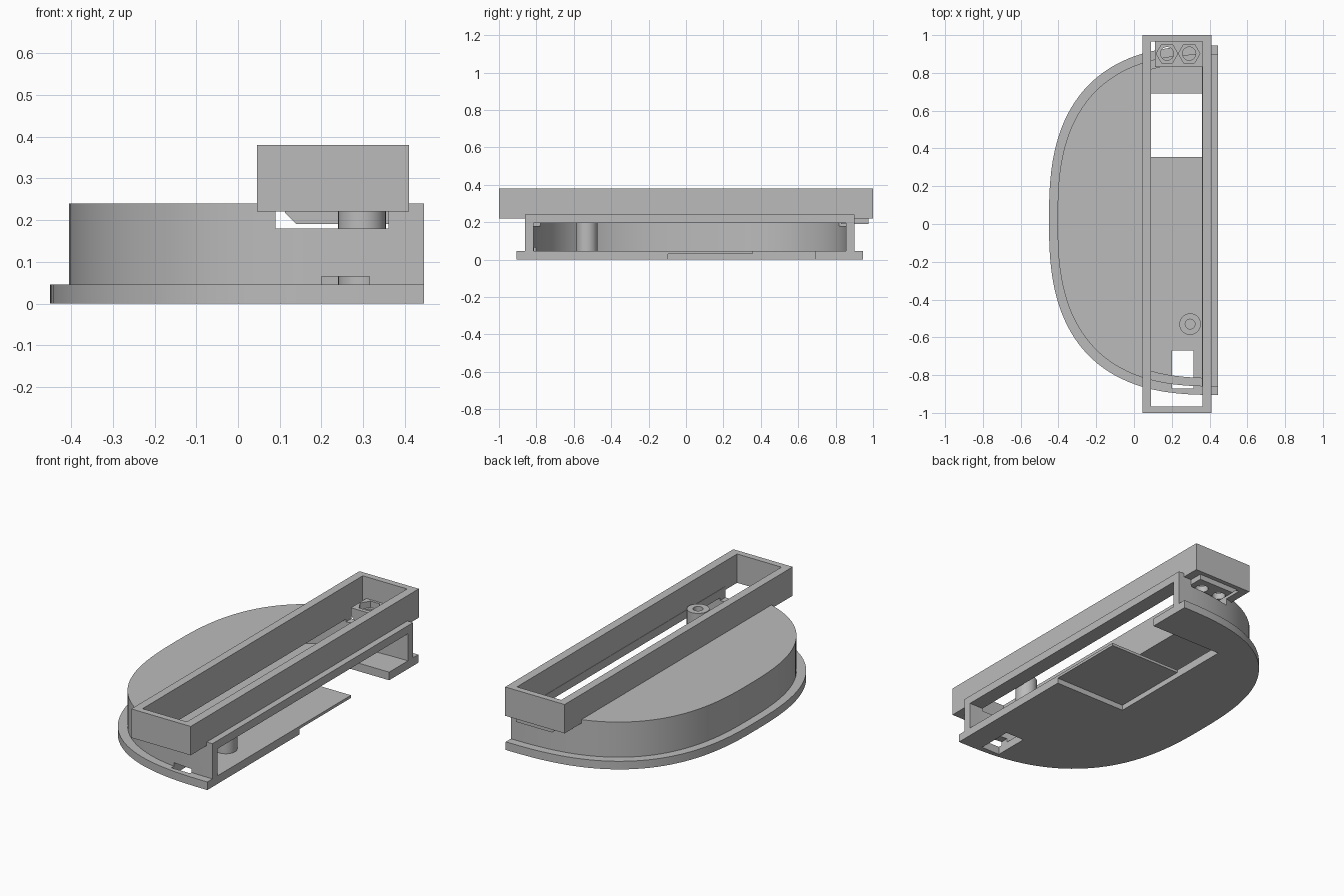
import bpy, bmesh, math
from mathutils import Vector

cube = bpy.data.objects.get("Cube")
if cube:
    bpy.data.objects.remove(cube, do_unlink=True)

grey = bpy.data.materials.new("plain_grey")
grey.use_nodes = True
tone = (0.5, 0.5, 0.5, 1)
grey.diffuse_color = tone
grey.node_tree.nodes["Principled BSDF"].inputs["Base Color"].default_value = tone


def prism(name, base, offset):
    """Extrude a closed polygon of 3D points along an offset."""
    bm = bmesh.new()
    face = bm.faces.new([bm.verts.new(p) for p in base])
    top = bmesh.ops.extrude_face_region(bm, geom=[face], use_keep_orig=True)
    moved = [g for g in top["geom"] if isinstance(g, bmesh.types.BMVert)]
    bmesh.ops.translate(bm, verts=moved, vec=Vector(offset))
    bmesh.ops.recalc_face_normals(bm, faces=bm.faces)
    mesh = bpy.data.meshes.new(name)
    bm.to_mesh(mesh)
    bm.free()
    mesh.materials.append(grey)
    obj = bpy.data.objects.new(name, mesh)
    bpy.context.collection.objects.link(obj)
    return obj


def box(name, x, y, z):
    base = [(x[0], y[0], z[0]), (x[1], y[0], z[0]), (x[1], y[1], z[0]), (x[0], y[1], z[0])]
    return prism(name, base, (0, 0, z[1] - z[0]))


def column(name, centre, radius, z, sides=32):
    base = [(centre[0] + radius * math.cos(math.tau * i / sides),
             centre[1] + radius * math.sin(math.tau * i / sides), z[0]) for i in range(sides)]
    return prism(name, base, (0, 0, z[1] - z[0]))


FLAT_X, MID_Y = 0.445, 0.02


def half_oval(name, inset, z, extend=0, steps=64):
    """Half of a superellipse with its straight side at FLAT_X."""
    power = 2 / 2.65
    base = []
    for i in range(steps + 1):
        a = math.pi * i / steps
        c, s = math.cos(a), math.sin(a)
        base.append((FLAT_X - (0.895 - inset) * abs(s) ** power,
                     MID_Y + (0.925 - inset) * math.copysign(abs(c) ** power, c), z[0]))
    if extend:
        base += [(FLAT_X + extend, base[-1][1], z[0]), (FLAT_X + extend, base[0][1], z[0])]
    return prism(name, base, (0, 0, z[1] - z[0]))


def carve(obj, cutters):
    """Cut each helper out of the part, then bake and remove the helpers."""
    for cutter in cutters:
        cutter.hide_render = True
        mod = obj.modifiers.new("cut", 'BOOLEAN')
        mod.operation, mod.solver, mod.object = 'DIFFERENCE', 'EXACT', cutter
    graph = bpy.context.evaluated_depsgraph_get()
    mesh = bpy.data.meshes.new_from_object(obj.evaluated_get(graph))
    obj.modifiers.clear()
    obj.data = mesh
    for cutter in cutters:
        bpy.data.objects.remove(cutter, do_unlink=True)
    return obj


def latch_hole():
    return box("latch_cutter", (0.2, 0.315), (-0.87, -0.67), (-0.1, 0.065))


# Flanged floor with side notch, thin recess underneath and latch hole
base = carve(half_oval("base_plate", 0, (0, 0.045)), [
    box("notch_cutter", (0, 0.6), (0.355, 0.69), (-0.1, 0.2)),
    box("recess_cutter", (0, 0.6), (-0.095, 0.4), (-0.1, 0.03)),
    latch_hole(),
])

# Hollow housing, open on its straight side, with a long slot through the roof
housing = carve(half_oval("housing", 0.045, (0.045, 0.24)), [
    half_oval("cavity_cutter", 0.09, (-0.05, 0.195), extend=0.2),
    box("slot_cutter", (0.09, 0.36), (-1.2, 1.2), (0.18, 0.4)),
    latch_hole(),
])

# Long rectangular rim on top
rim = carve(box("rim_frame", (0.045, 0.41), (-1, 1), (0.22, 0.38)), [
    box("rim_cutter", (0.09, 0.362), (-0.965, 0.965), (0.1, 0.5)),
])

# Hollow screw post
post = carve(column("screw_post", (0.297, -0.53), 0.057, (0.045, 0.26)), [
    column("post_cutter", (0.297, -0.53), 0.026, (0.06, 0.4)),
])

# Chamfered mounting block with two nut pockets and bolt holes
outline = [(0.14, 0.19), (0.362, 0.19), (0.362, 0.26), (0.112, 0.26), (0.112, 0.218)]
block = prism("nut_block", [(x, 0.83, z) for x, z in outline], (0, 0.145, 0))
cutters = []
for x in (0.175, 0.292):
    cutters.append(column("nut_cutter", (x, 0.902), 0.057, (0.225, 0.4), 6))
    cutters.append(column("bolt_cutter", (x, 0.902), 0.035, (0.1, 0.3)))
carve(block, cutters)

# Crisp edges with smooth curved walls
bpy.ops.object.select_all(action='DESELECT')
for part in (base, housing, rim, post, block):
    part.select_set(True)
bpy.context.view_layer.objects.active = base
bpy.ops.object.shade_smooth_by_angle(angle=math.radians(30))
